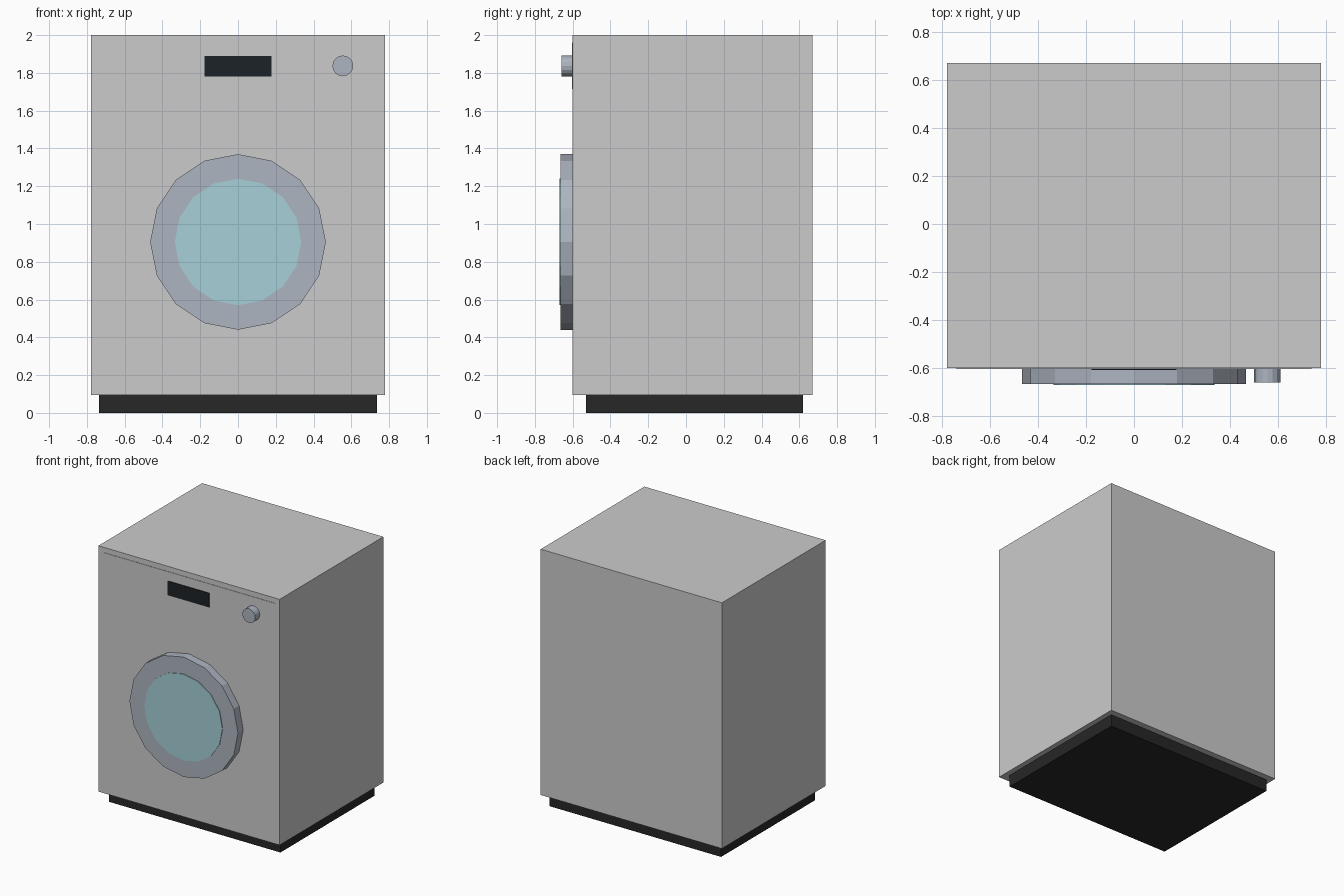
import bpy, math

if "Cube" in bpy.data.objects:
    bpy.data.objects.remove(bpy.data.objects["Cube"])

def material(name, rgb):
    m = bpy.data.materials.new(name)
    m.diffuse_color = (*rgb, 1)
    m.use_nodes = True
    m.node_tree.nodes["Principled BSDF"].inputs["Base Color"].default_value = m.diffuse_color
    return m

dark = material("dark_plastic", (0.02, 0.02, 0.021))
black = material("display_black", (0.012, 0.016, 0.02))
metal = material("trim_metal", (0.42, 0.46, 0.53))
glass_mat = material("door_glass", (0.38, 0.63, 0.68))

def finish(name, mat):
    ob = bpy.context.object
    ob.name = ob.data.name = name
    if mat:
        ob.data.materials.append(mat)
    return ob

def box(name, x, y, z, mat=None):
    bpy.ops.mesh.primitive_cube_add(
        size=1, location=[(a + b) / 2 for a, b in (x, y, z)])
    ob = finish(name, mat)
    ob.scale = [b - a for a, b in (x, y, z)]
    bpy.ops.object.transform_apply(location=False, rotation=False, scale=True)
    return ob

def disc(name, x, z, radius, y0, y1, mat, sides=16):
    # cylinder whose axis runs front to back
    bpy.ops.mesh.primitive_cylinder_add(
        vertices=sides, radius=radius, depth=y1 - y0,
        location=(x, (y0 + y1) / 2, z), rotation=(math.pi / 2, 0, 0))
    return finish(name, mat)

# cabinet and recessed plinth
box("cabinet", (-0.777, 0.777), (-0.6, 0.67), (0.095, 2.0))
box("plinth", (-0.735, 0.735), (-0.53, 0.62), (0.0, 0.095), dark)

# control panel with display and dial
box("control_panel", (-0.738, 0.738), (-0.603, -0.59), (1.715, 1.96))
box("display", (-0.177, 0.177), (-0.608, -0.595), (1.78, 1.89), black)
disc("dial", 0.555, 1.837, 0.055, -0.66, -0.595, metal)

# round door: rim and glass
disc("door_rim", 0, 0.905, 0.465, -0.665, -0.595, metal)
disc("door_glass", 0, 0.905, 0.335, -0.67, -0.6, glass_mat)
